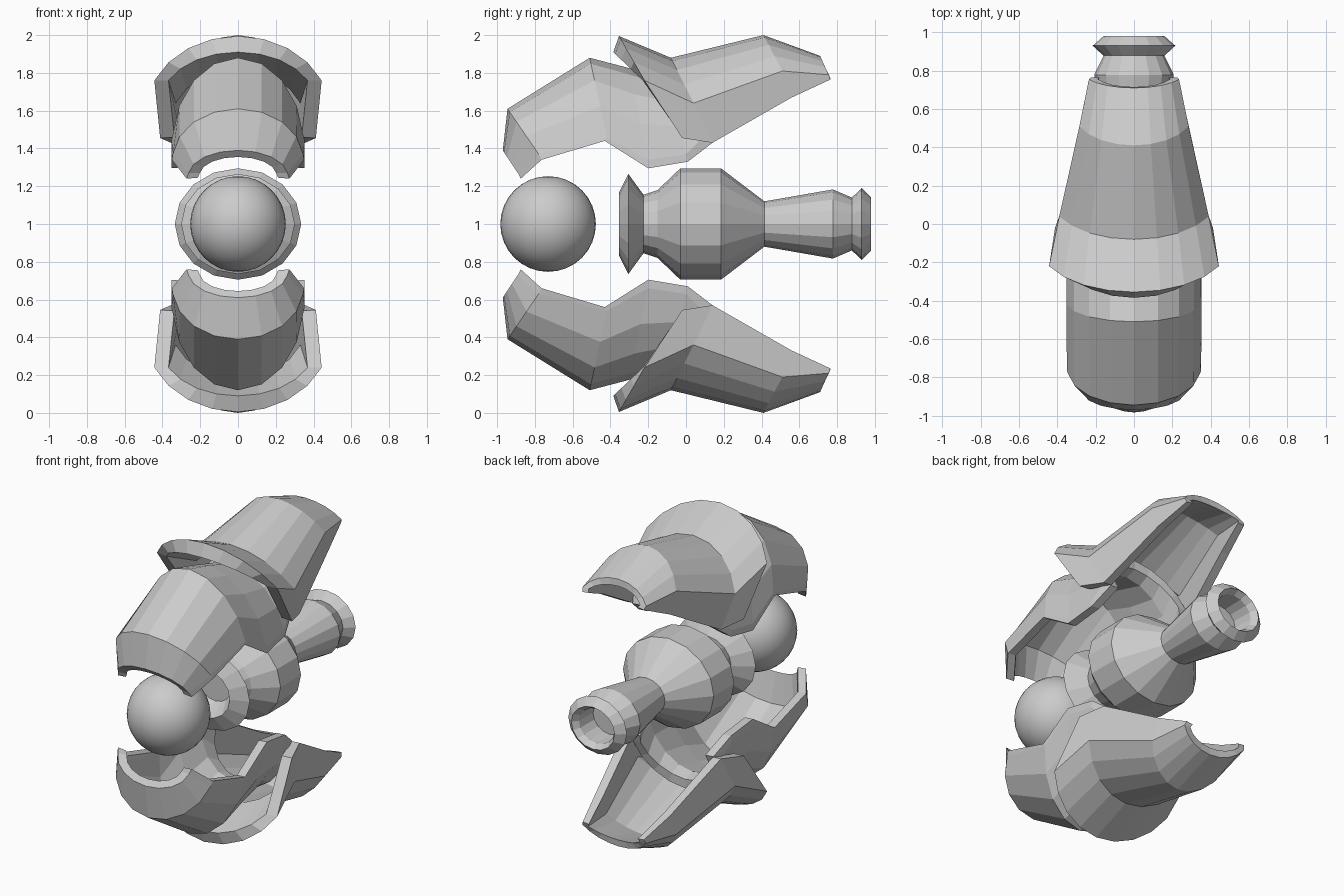
import bpy, bmesh
from math import sin, cos, pi, radians

if "Cube" in bpy.data.objects:
    bpy.data.objects.remove(bpy.data.objects["Cube"])


def add_object(name, bm):
    bmesh.ops.recalc_face_normals(bm, faces=bm.faces)
    mesh = bpy.data.meshes.new(name)
    bm.to_mesh(mesh)
    bm.free()
    obj = bpy.data.objects.new(name, mesh)
    bpy.context.collection.objects.link(obj)
    return obj


def loft(rings):
    bm = bmesh.new()
    rows = [[bm.verts.new(p) for p in ring] for ring in rings]
    n = len(rows[0])
    for a, b in zip(rows, rows[1:]):
        for i in range(n):
            j = (i + 1) % n
            bm.faces.new((a[i], a[j], b[j], b[i]))
    return bm, rows


def arch(top, side, base, sweep, steps=4):
    # Arc from crown to side, then a straight skirt, mirrored in x
    half = []
    for k in range(steps + 1):
        a = sweep * k / steps
        s = sin(a) / sin(sweep)
        c = (cos(a) - cos(sweep)) / (1 - cos(sweep))
        half.append((side[0] * s,
                     side[1] + (top[0] - side[1]) * c,
                     side[2] + (top[1] - side[2]) * c))
    half.append(base)
    return [(-x, y, z) for x, y, z in half[:0:-1]] + half


def shell(name, sections, sweep, flip):
    # section: crown (y, z), side (x, y, z), base (x, y, z), inner crown shift, wall
    rings = []
    for top, side, base, shift, wall in sections:
        outer = arch(top, side, base, sweep)
        inner = arch((top[0] + shift[0], top[1] + shift[1]),
                     (side[0] - wall, side[1] + shift[0] * .3, side[2]),
                     (base[0] - wall, base[1], base[2] + .005), sweep)
        ring = outer + inner[::-1]
        if flip:
            ring = [(x, y, 2 - z) for x, y, z in ring]
        rings.append(ring)
    bm, rows = loft(rings)
    # Rims closing the wall at both ends
    n = len(rows[0])
    for row in (rows[0], rows[-1]):
        for i in range(n // 2 - 1):
            bm.faces.new((row[i], row[i + 1], row[n - 2 - i], row[n - 1 - i]))
    return add_object(name, bm)


front_sections = [
    ((-.97, 1.39), (.262, -.89, 1.27), (.272, -.875, 1.24), (.03, -.035), .06),
    ((-.945, 1.61), (.345, -.78, 1.37), (.35, -.765, 1.34), (.05, -.06), .06),
    ((-.51, 1.88), (.348, -.42, 1.46), (.353, -.43, 1.44), (.01, -.065), .06),
    ((-.30, 1.825), (.35, -.20, 1.34), (.353, -.20, 1.295), (0, -.06), .06),
    ((-.07, 1.75), (.338, 0, 1.37), (.34, .01, 1.33), (0, -.06), .06),
    ((.01, 1.77), (.31, .12, 1.49), (.30, .14, 1.43), (0, -.06), .06),
]
rear_sections = [
    ((-.355, 1.995), (.443, -.22, 1.76), (.412, -.02, 1.455), (-.03, -.085), .075),
    ((-.08, 1.88), (.39, .04, 1.64), (.355, .14, 1.43), (-.02, -.06), .06),
    ((.41, 2.0), (.285, .51, 1.81), (.275, .56, 1.67), (0, -.065), .055),
    ((.71, 1.89), (.235, .755, 1.79), (.225, .765, 1.765), (.005, -.045), .045),
]

# Upper and lower casing pairs
for label, flip in (("upper", False), ("lower", True)):
    shell(label + "_front_shell", front_sections, radians(84), flip)
    shell(label + "_rear_shell", rear_sections, radians(65), flip)

# Turned core, slightly wider than tall, with open ends
profile = [(-.24, .10), (-.355, .165), (-.305, .265), (-.225, .155), (-.15, .18),
           (-.03, .295), (.185, .295), (.415, .12), (.778, .183), (.878, .14),
           (.93, .19), (.98, .14), (.94, .115), (.80, .11)]
N = 16
rings = [[(1.135 * r * sin(2 * pi * i / N), y, 1 + r * cos(2 * pi * i / N))
          for i in range(N)] for y, r in profile]
bm, rows = loft(rings)
bm.faces.new(rows[0])
bm.faces.new(rows[-1])
add_object("core_spindle", bm)

# Front ball
bpy.ops.mesh.primitive_uv_sphere_add(segments=32, ring_count=16, radius=.253,
                                     location=(0, -.73, 1))
bpy.context.object.name = "front_ball"
bpy.ops.object.shade_smooth()
